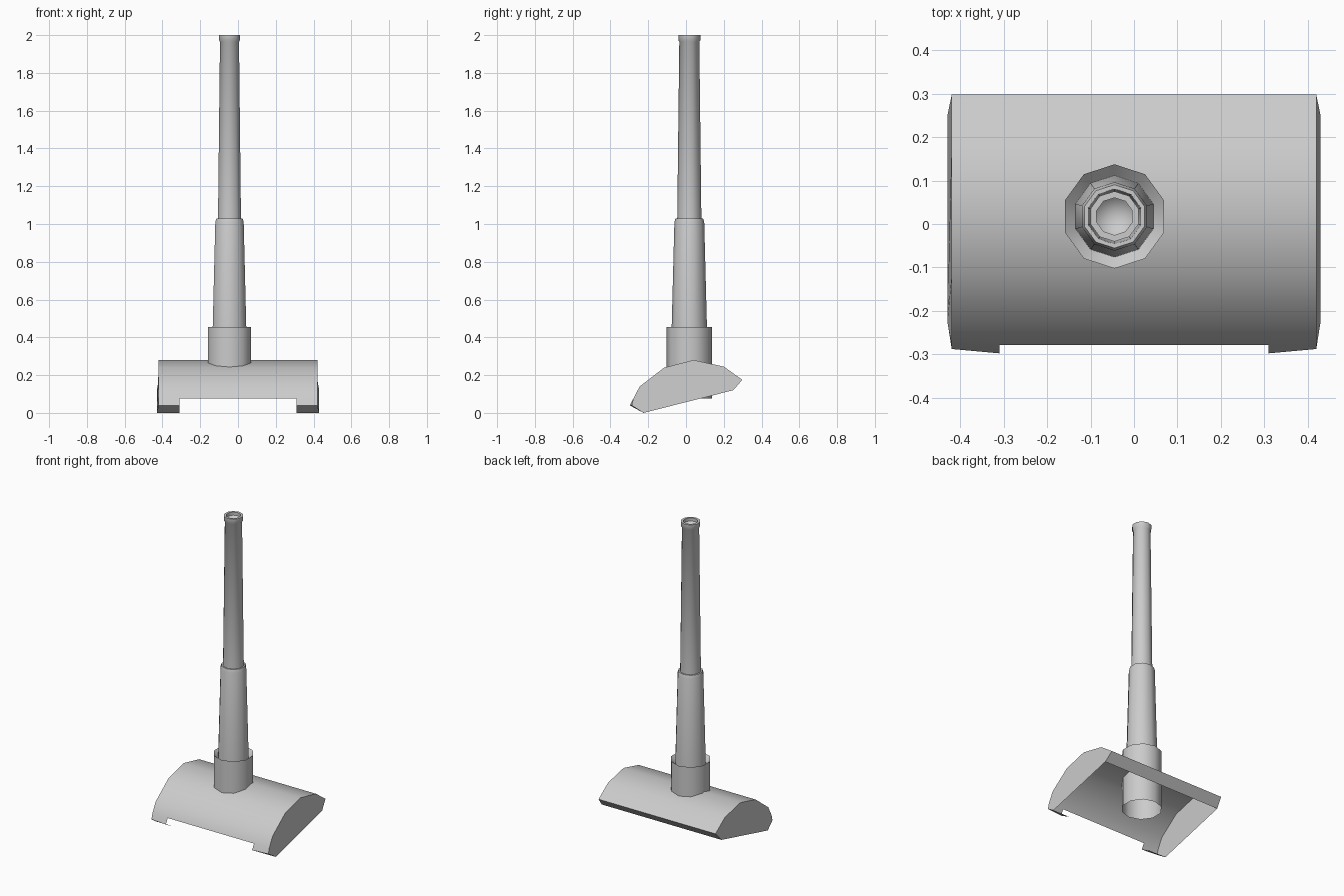
import bpy, bmesh
from math import pi, cos, sin, radians

if "Cube" in bpy.data.objects:
    bpy.data.objects.remove(bpy.data.objects["Cube"])


def finish(name, bm):
    bmesh.ops.recalc_face_normals(bm, faces=bm.faces)
    mesh = bpy.data.meshes.new(name)
    bm.to_mesh(mesh)
    bm.free()
    obj = bpy.data.objects.new(name, mesh)
    bpy.context.collection.objects.link(obj)
    bpy.ops.object.select_all(action='DESELECT')
    obj.select_set(True)
    bpy.context.view_layer.objects.active = obj
    bpy.ops.object.shade_smooth_by_angle(angle=radians(40))
    return obj


def lathe(name, profile, centre=(-0.045, 0.0175), sides=10):
    """Revolve (radius, z) points; radius 0 makes a single pole vertex."""
    bm = bmesh.new()
    rings = []
    for r, z in profile:
        if r == 0:
            rings.append([bm.verts.new((*centre, z))] * sides)
        else:
            rings.append([bm.verts.new((centre[0] + r * cos(pi / 2 + 2 * pi * i / sides),
                                        centre[1] + r * sin(pi / 2 + 2 * pi * i / sides), z))
                          for i in range(sides)])
    for a, b in zip(rings, rings[1:]):
        for i in range(sides):
            j = (i + 1) % sides
            quad = dict.fromkeys([a[i], a[j], b[j], b[i]])
            bm.faces.new(list(quad))
    return finish(name, bm)


# Floor head: open-bottomed shell lofted along x, (y, z) profile from back to front lip
profile = [(0.25, 0.12), (0.298, 0.175), (0.20, 0.245), (0.04, 0.28), (-0.115, 0.24),
           (-0.245, 0.14), (-0.279, 0.075), (-0.298, 0.04), (-0.225, 0.0)]
last = len(profile) - 1
bm = bmesh.new()
rows = []
for x in (-0.42, -0.31, 0.31, 0.42):
    end = abs(x) > 0.4
    row = []
    for i, (y, z) in enumerate(profile):
        px = x
        if end and i in (0, last):
            px = x * 0.43 / 0.42
        if end and i == last - 1:
            y = -0.288
        # the lip is cut away between the two front corners
        row.append(bm.verts.new((px, y, z)))
    rows.append(row)
for s, (a, b) in enumerate(zip(rows, rows[1:])):
    for i in range(last):
        if s == 1 and i >= last - 2:
            continue  # front suction notch
        bm.faces.new((a[i], a[i + 1], b[i + 1], b[i]))
bm.faces.new(rows[0])
bm.faces.new(rows[-1])
finish("floor_head", bm)

# Socket collar, open below, with a rim sloping in to the tube
lathe("socket_collar", [(0.12, 0.075), (0.12, 0.455), (0.094, 0.43)])

# Lower tube with chamfered shoulder
lathe("lower_tube", [(0.094, 0.43), (0.079, 1.01), (0.073, 1.03), (0.06, 1.03)])

# Upper tube with end ring and hollow tip
lathe("upper_tube", [(0.064, 1.02), (0.053, 1.965), (0.058, 1.972), (0.058, 2.0),
                     (0.043, 2.0), (0.043, 1.98), (0, 1.94)])
